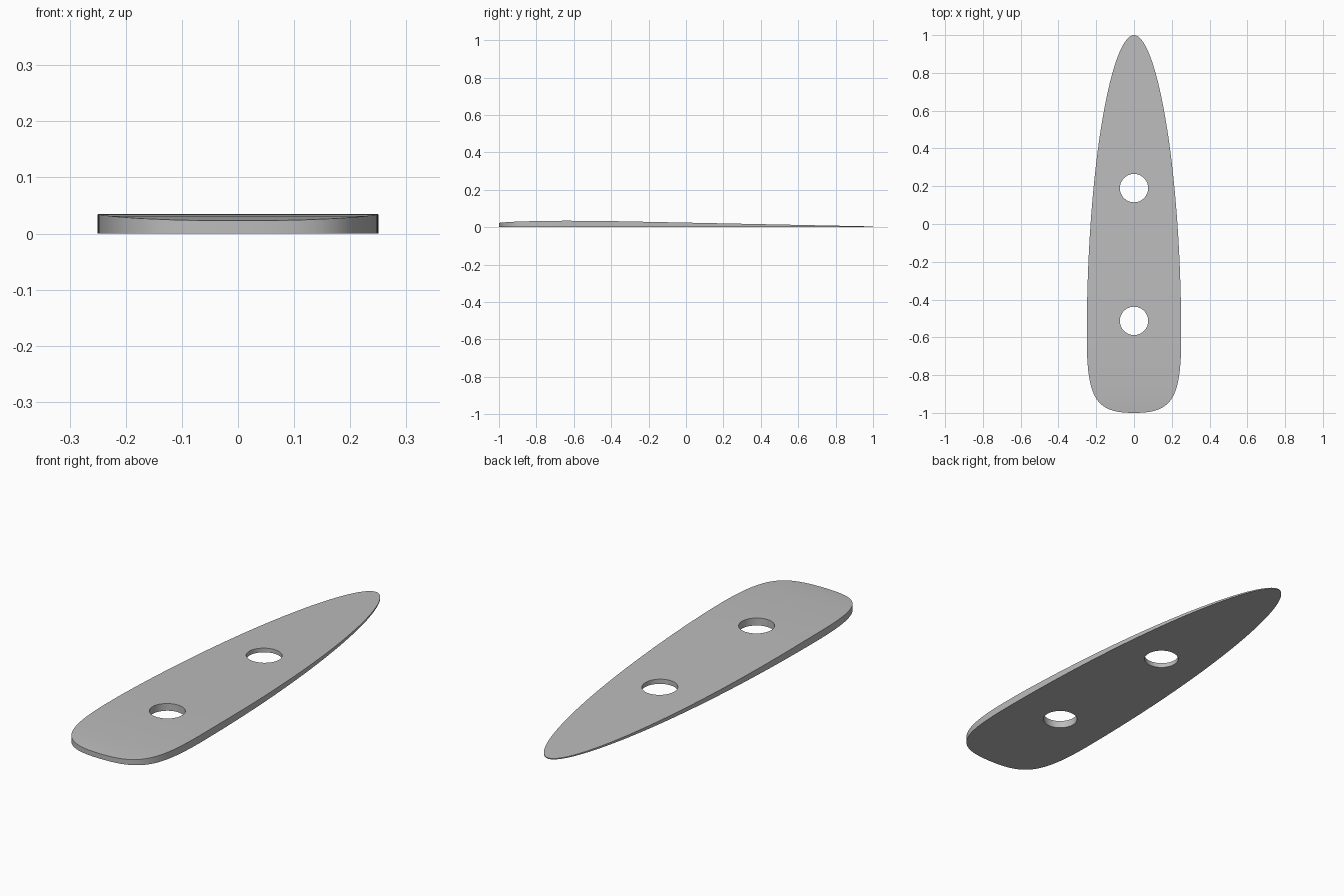
import bpy
import bmesh
import math
from mathutils import Vector
from mathutils.geometry import interpolate_bezier

if "Cube" in bpy.data.objects:
    bpy.data.objects.remove(bpy.data.objects["Cube"], do_unlink=True)

# Plan outline: two Bezier arcs for the +x half, from tip to blunt end
ARCS = [((0, 1), (0.12, 1), (0.25, 0.3), (0.25, -0.6)),
        ((0.25, -0.6), (0.25, -0.93), (0.2, -1), (0, -1))]
# Thickness along the length: (y, z)
PROFILE = [(-1, 0.023), (-0.97, 0.026), (-0.92, 0.029), (-0.85, 0.0315),
           (-0.75, 0.0335), (-0.65, 0.0345), (-0.5, 0.034), (-0.35, 0.0315), (1, 0.004)]
HOLE_CENTRES = (0.19, -0.513)
HOLE_RADIUS = 0.075


def thickness(y):
    for (y0, z0), (y1, z1) in zip(PROFILE, PROFILE[1:]):
        if y <= y1:
            return z0 + (z1 - z0) * (y - y0) / (y1 - y0)
    return PROFILE[-1][1]


def add_loop(bm, points):
    verts = [bm.verts.new((x, y, 0)) for x, y in points]
    return [bm.edges.new((a, b)) for a, b in zip(verts, verts[1:] + verts[:1])]


half = []
for arc in ARCS:
    pts = interpolate_bezier(*[Vector((x, y, 0)) for x, y in arc], 40)
    half += [(p.x, p.y) for p in pts[:-1]]
outline = half + [(0, -1)] + [(-x, y) for x, y in reversed(half[1:])]

# Flat plan with the two round holes
bm = bmesh.new()
edges = add_loop(bm, outline)
for cy in HOLE_CENTRES:
    angles = [math.tau * i / 48 for i in range(48)]
    edges += add_loop(bm, [(HOLE_RADIUS * math.cos(a), cy + HOLE_RADIUS * math.sin(a))
                           for a in angles])
bmesh.ops.triangle_fill(bm, edges=edges, use_beauty=True, normal=(0, 0, 1))

# Cross cuts where the thickness changes slope
for y, _ in PROFILE[1:-1]:
    bmesh.ops.bisect_plane(bm, geom=bm.verts[:] + bm.edges[:] + bm.faces[:],
                           plane_co=(0, y, 0), plane_no=(0, 1, 0), dist=1e-5)

# Raise the top to the tapering thickness
bottom = bm.faces[:]
result = bmesh.ops.extrude_face_region(bm, geom=bottom, use_keep_orig=True)
for v in result["geom"]:
    if isinstance(v, bmesh.types.BMVert):
        v.co.z = thickness(v.co.y)
bmesh.ops.recalc_face_normals(bm, faces=bm.faces[:])

mesh = bpy.data.meshes.new("tapered_plate")
bm.to_mesh(mesh)
bm.free()
plate = bpy.data.objects.new("tapered_plate", mesh)
bpy.context.collection.objects.link(plate)

# Plain grey finish
grey = bpy.data.materials.new("plain grey")
grey.use_nodes = True
colour = (0.5, 0.5, 0.5, 1)
grey.diffuse_color = colour
grey.node_tree.nodes["Principled BSDF"].inputs["Base Color"].default_value = colour
mesh.materials.append(grey)

bpy.context.view_layer.objects.active = plate
plate.select_set(True)
bpy.ops.object.shade_smooth_by_angle(angle=math.radians(30))
